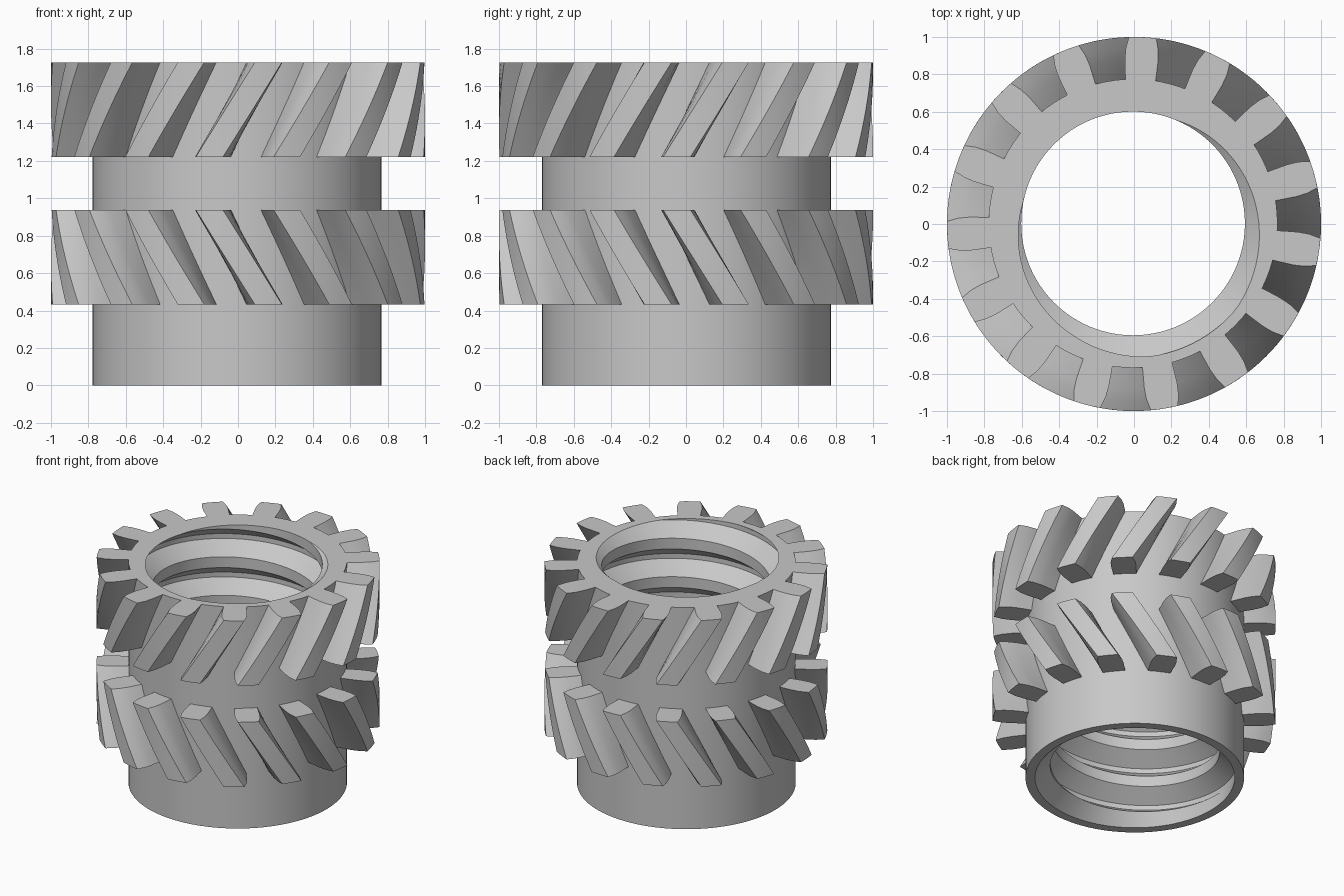
import bpy
import bmesh
from math import sin, cos, radians

if "Cube" in bpy.data.objects:
    bpy.data.objects.remove(bpy.data.objects["Cube"])

HEIGHT = 1.727
TEETH = 15
TWIST = 18.2      # degrees each row of teeth turns over its height
PITCH = 0.3       # thread pitch
CREST, DEPTH = 0.598, 0.118
GROOVE, ROOT = 0.36, 0.0625   # half widths as shares of the pitch
SEGMENTS = 96

metal = bpy.data.materials.new("grey_metal")
metal.use_nodes = True
colour = (0.58, 0.58, 0.58, 1)
metal.diffuse_color = colour
metal.node_tree.nodes["Principled BSDF"].inputs["Base Color"].default_value = colour


def polar(r, degrees, z):
    a = radians(degrees)
    return (r * cos(a), r * sin(a), z)


def finish(bm, name, angle):
    bmesh.ops.remove_doubles(bm, verts=bm.verts, dist=1e-5)
    bmesh.ops.recalc_face_normals(bm, faces=bm.faces)
    mesh = bpy.data.meshes.new(name)
    bm.to_mesh(mesh)
    bm.free()
    mesh.materials.append(metal)
    obj = bpy.data.objects.new(name, mesh)
    bpy.context.collection.objects.link(obj)
    bpy.ops.object.select_all(action="DESELECT")
    obj.select_set(True)
    bpy.context.view_layer.objects.active = obj
    bpy.ops.object.shade_smooth_by_angle(angle=radians(angle))
    return obj


# Sleeve with a helical thread: one radial section swept around the axis
def groove_centre(deg):
    return HEIGHT + PITCH * (deg + 62) / 360


def bore_radius(deg, z):
    d = abs((z - groove_centre(deg) + PITCH / 2) % PITCH - PITCH / 2) / PITCH
    return CREST + DEPTH * min(1, max(0, (GROOVE - d) / (GROOVE - ROOT)))


def section(deg):
    points = [(0.772, 0), (0.705, 0)]
    for turn in range(8, -2, -1):
        for offset in (-GROOVE, -ROOT, ROOT, GROOVE):
            z = groove_centre(deg) + (offset - turn) * PITCH
            z = min(HEIGHT, max(0.1, z))
            points.append((bore_radius(deg, z), z))
    points.append((0.772, HEIGHT))
    return points


bm = bmesh.new()
columns = []
for i in range(SEGMENTS + 1):
    deg = 360 * i / SEGMENTS
    columns.append([bm.verts.new(polar(r, deg, z)) for r, z in section(deg)])
for a, b in zip(columns, columns[1:]):
    for j in range(len(a)):
        k = (j + 1) % len(a)
        bm.faces.new((a[j], a[k], b[k], b[j]))
sleeve = finish(bm, "threaded_sleeve", 25)
sleeve.location = (-0.005, 0.003, 0)


# Rows of helical teeth: radius and half angle of one flank, mirrored
FLANK = [(0.74, 6), (0.8, 5.95), (0.88, 5.8), (0.94, 5.3), (1, 4.2)]
OUTLINE = [(r, -a) for r, a in FLANK] + [(1, -1.4), (1, 1.4)] + FLANK[::-1]


def helical_teeth(name, z0, z1, start, twist, steps=10):
    bm = bmesh.new()
    for tooth in range(TEETH):
        base = start + 360 * tooth / TEETH
        rings = []
        for s in range(steps + 1):
            t = s / steps
            rings.append([bm.verts.new(polar(r, base + a + twist * t, z0 + (z1 - z0) * t))
                          for r, a in OUTLINE])
        for a, b in zip(rings, rings[1:]):
            for j in range(len(a)):
                k = (j + 1) % len(a)
                bm.faces.new((a[j], a[k], b[k], b[j]))
        bm.faces.new(rings[0])
        bm.faces.new(rings[-1])
    return finish(bm, name, 30)


helical_teeth("upper_teeth", 1.222, HEIGHT, -98.8, TWIST)
helical_teeth("lower_teeth", 0.432, 0.937, -98.8 + TWIST, -TWIST)
